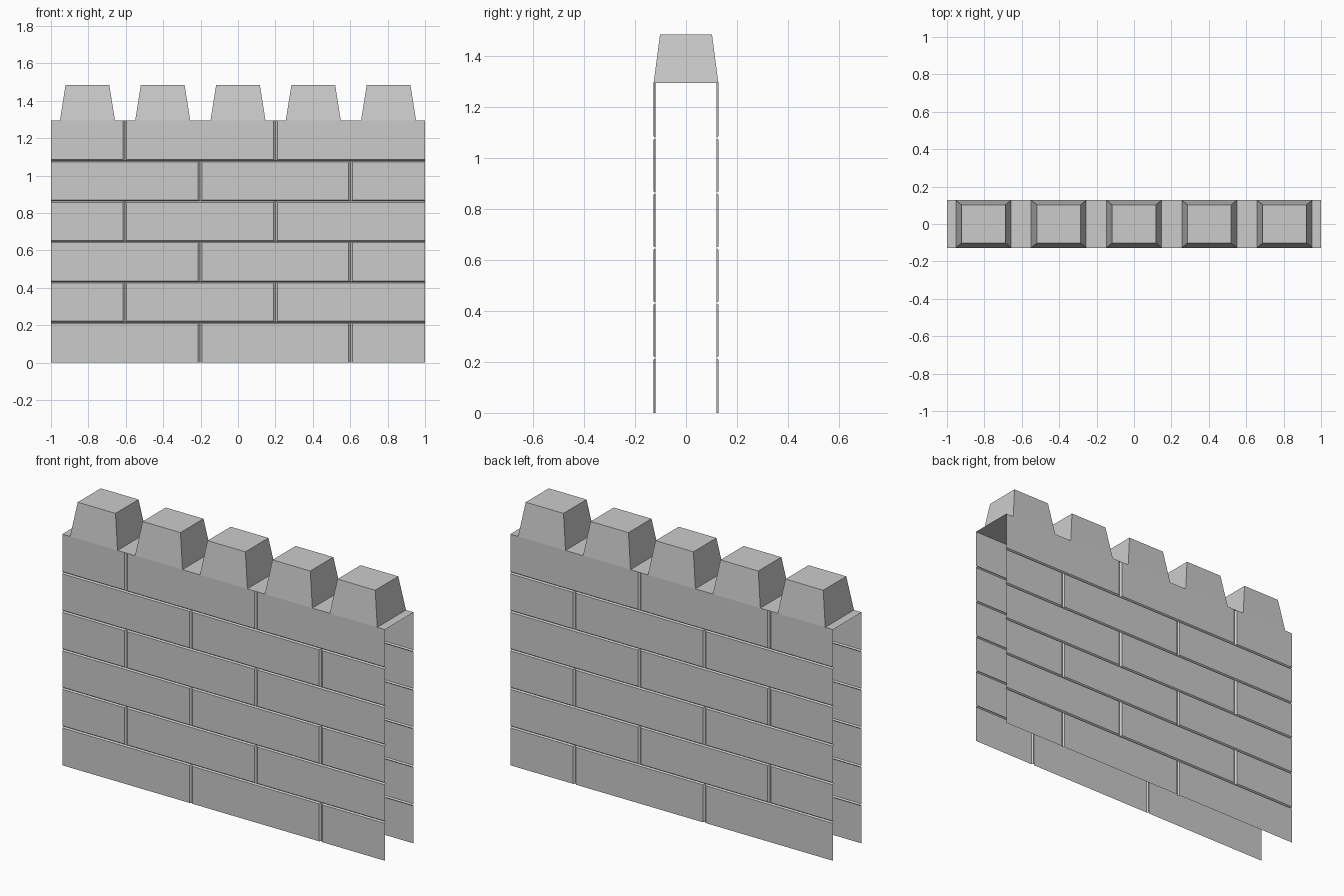
import bpy, bmesh

if "Cube" in bpy.data.objects:
    bpy.data.objects.remove(bpy.data.objects["Cube"])

W, D, ROWS, TOP, PEAK = 1.0, 0.127, 6, 1.295, 1.485
GX, GZ, DEPTH = 0.01, 0.006, 0.008   # joint half widths and depth


def make(name, build):
    bm = bmesh.new()
    build(bm)
    bmesh.ops.remove_doubles(bm, verts=bm.verts[:], dist=1e-5)
    me = bpy.data.meshes.new(name)
    bm.to_mesh(me)
    bm.free()
    ob = bpy.data.objects.new(name, me)
    bpy.context.collection.objects.link(ob)
    return ob


def face(bm, pts):
    bm.faces.new([bm.verts.new(p) for p in pts])


# one brick: flat front with a chamfer on each side that meets a joint
def brick(bm, x0, x1, z0, z1):
    left, right = x0 > -W, x1 < W
    low, high = z0 > 0, z1 < TOP - 1e-4
    a, b = x0 + GX * left, x1 - GX * right
    c, d = z0 + GZ * low, z1 - GZ * high
    inner = [(a, -D, c), (b, -D, c), (b, -D, d), (a, -D, d)]
    y = -D + DEPTH
    outer = [(x0, y, z0), (x1, y, z0), (x1, y, z1), (x0, y, z1)]
    face(bm, inner)
    for i, joint in enumerate((low, right, high, left)):
        j = (i + 1) % 4
        if joint:
            face(bm, [outer[i], outer[j], inner[j], inner[i]])


# brick courses in running bond
def courses(bm):
    h = TOP / ROWS
    for r in range(ROWS):
        joints = (-0.605, 0.2) if r % 2 else (-0.203, 0.602)
        xs = [-W, *joints, W]
        for x0, x1 in zip(xs, xs[1:]):
            brick(bm, x0, x1, r * h, (r + 1) * h)


wall = make("brick_wall_faces", courses)
mirror = wall.modifiers.new("both_sides", 'MIRROR')
mirror.use_axis = (False, True, False)
mirror.use_mirror_merge = False

# flat walkway closing the top; ends and bottom stay open
make("wall_top", lambda bm: face(bm, [(-W, -D, TOP), (W, -D, TOP), (W, D, TOP), (-W, D, TOP)]))


# tapered merlon, open underneath where it sits on the wall
def merlon(bm, cx):
    def ring(w, d, z):
        return [(cx - w, -d, z), (cx + w, -d, z), (cx + w, d, z), (cx - w, d, z)]
    lo, hi = ring(0.147, D, TOP), ring(0.117, 0.102, PEAK)
    face(bm, hi)
    for i in range(4):
        j = (i + 1) % 4
        face(bm, [lo[i], lo[j], hi[j], hi[i]])


for i in range(5):
    make(f"merlon_{i + 1}", lambda bm: merlon(bm, (i - 2) * 0.4025))
